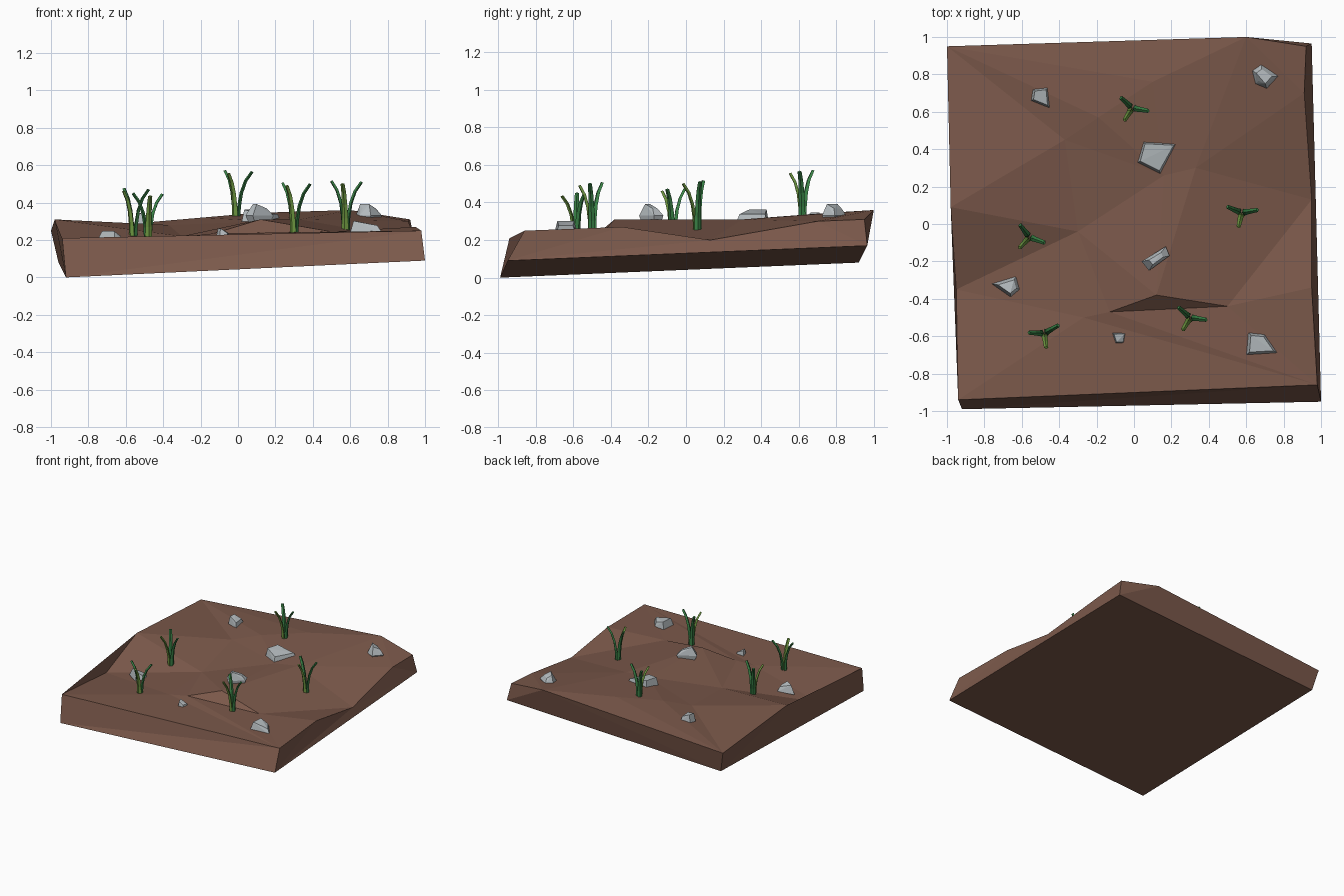
import bpy, bmesh, math
from mathutils import Vector
from mathutils.geometry import delaunay_2d_cdt

if "Cube" in bpy.data.objects:
    bpy.data.objects.remove(bpy.data.objects["Cube"])


def material(name, rgb):
    m = bpy.data.materials.new(name)
    m.diffuse_color = (*rgb, 1)
    m.use_nodes = True
    m.node_tree.nodes["Principled BSDF"].inputs["Base Color"].default_value = m.diffuse_color
    return m


SOIL = material("soil", (0.2, 0.1, 0.07))
STONE = material("stone", (0.47, 0.51, 0.53))
GREEN = material("grass_green", (0.04, 0.22, 0.06))
LIME = material("grass_lime", (0.15, 0.3, 0.05))


def finish(bm, name, *mats):
    bmesh.ops.recalc_face_normals(bm, faces=bm.faces)
    mesh = bpy.data.meshes.new(name)
    bm.to_mesh(mesh)
    bm.free()
    for m in mats:
        mesh.materials.append(m)
    obj = bpy.data.objects.new(name, mesh)
    bpy.context.collection.objects.link(obj)
    return obj


# Ground slab: faceted top, walls down to a tilted flat base
rim = [(-.94, -.94, .21), (.98, -.86, .25), (.95, -.34, .27), (.95, .13, .20),
       (.91, .70, .30), (.92, .95, .31), (.60, 1.0, .36), (-1.0, .95, .25),
       (-.98, .09, .31), (-.95, -.35, .16)]
inner = [(.10, .76, .345), (-.19, .57, .32), (-.37, .45, .28), (-.30, -.04, .22),
         (.33, .30, .31), (.16, .26, .30), (.12, -.38, .31), (-.13, -.47, .235),
         (.50, -.44, .245), (-.27, -.50, .22)]
base = [(-.92, -.99, 0), (1.0, -.95, .09), (.95, .965, .17), (-.96, .92, .08)]
pts = rim + inner
creases = [(6, 10), (7, 12), (10, 11), (11, 12), (8, 12), (8, 13), (9, 13), (13, 15),
           (10, 14), (4, 14), (3, 14), (3, 16), (16, 17), (16, 18), (3, 18),
           (13, 16), (17, 19), (9, 19), (13, 17)]
n = len(rim)
edges = [(i, (i + 1) % n) for i in range(n)] + creases
cdt = delaunay_2d_cdt([Vector(p[:2]) for p in pts], edges, [list(range(n))], 1, 1e-5)
height = [pts[o[0]][2] if o else .25 for o in cdt[3]]
bm = bmesh.new()
top = [bm.verts.new((v.x, v.y, z)) for v, z in zip(cdt[0], height)]
lookup = {o: top[i] for i, os in enumerate(cdt[3]) for o in os}
for f in cdt[2]:
    bm.faces.new([top[i] for i in f])
b = [bm.verts.new(p) for p in base]
bm.faces.new(b[::-1])
walls = []
for ids, lo, hi in (((0, 1), 0, 1), ((1, 2, 3, 4, 5), 1, 2),
                    ((5, 6, 7), 2, 3), ((7, 8, 9, 0), 3, 0)):
    walls.append(bm.faces.new([lookup[i] for i in ids] + [b[hi], b[lo]]))
bmesh.ops.triangulate(bm, faces=walls)
finish(bm, "ground_slab", SOIL)

# Rocks: plan outline, top height, top shrink
rocks = [
    ([(-.54, .72), (-.46, .73), (-.45, .62), (-.55, .66)], .335, .75),
    ([(.63, .82), (.68, .855), (.77, .79), (.71, .725), (.65, .75)], .38, .6),
    ([(.05, .44), (.23, .43), (.14, .27), (.02, .33)], .35, .85),
    ([(.04, -.20), (.17, -.12), (.19, -.17), (.08, -.25)], .38, .5),
    ([(-.76, -.32), (-.63, -.28), (-.61, -.35), (-.66, -.39)], .235, .65),
    ([(-.12, -.58), (-.04, -.58), (-.05, -.64), (-.10, -.64)], .25, .7),
    ([(.61, -.58), (.70, -.59), (.77, -.69), (.60, -.70)], .29, .75),
]
for k, (outline, z, s) in enumerate(rocks):
    c = sum((Vector(p) for p in outline), Vector((0, 0))) / len(outline)
    bm = bmesh.new()
    for i, p in enumerate(outline):
        q = c + (Vector(p) - c) * s
        bm.verts.new((p[0], p[1], z - .05))
        bm.verts.new((q.x, q.y, z + (.012 if i % 3 == 0 else -.012)))
        q = c + (Vector(p) - c) * .7
        bm.verts.new((q.x, q.y, z - .1))
    bmesh.ops.convex_hull(bm, input=bm.verts)
    finish(bm, f"rock_{k + 1}", STONE)


# Grass tufts: three curved tapering blades each
def blade(bm, x, y, z, h, ang, reach, mat):
    out = Vector((math.cos(ang), math.sin(ang), 0))
    side = Vector((-out.y, out.x, 0))
    rings = []
    for i in range(5):
        t = i / 4
        c = Vector((x, y, z)) + out * (.012 + reach * t ** 2.2) + Vector((0, 0, h * (1.2 * t - .2 * t ** 3)))
        w, d = .019 - .008 * t, .011 - .004 * t
        nrm = out - Vector((0, 0, 1)) * t * .6
        rings.append([bm.verts.new(c + v) for v in (side * w, nrm * d, -side * w, -nrm * d)])
    faces = [bm.faces.new(rings[0]), bm.faces.new(rings[-1])]
    for r, q in zip(rings, rings[1:]):
        for j in range(4):
            faces.append(bm.faces.new((r[j], r[(j + 1) % 4], q[(j + 1) % 4], q[j])))
    for f in faces:
        f.material_index = mat


tufts = [(-.01, .62, .30, .57, -10), (.575, .06, .24, .515, 10), (-.56, -.07, .20, .475, -20),
         (.30, -.50, .22, .505, -8), (-.48, -.585, .20, .45, 30)]
for k, (x, y, z, ztop, rot) in enumerate(tufts):
    bm = bmesh.new()
    for a, reach, dh, mat in ((147, .07, 0, 0), (0, .075, -.005, 0), (-112, .065, -.015, 1)):
        blade(bm, x, y, z, ztop - z + dh, math.radians(a + rot), reach, mat)
    finish(bm, f"grass_tuft_{k + 1}", GREEN, LIME)
